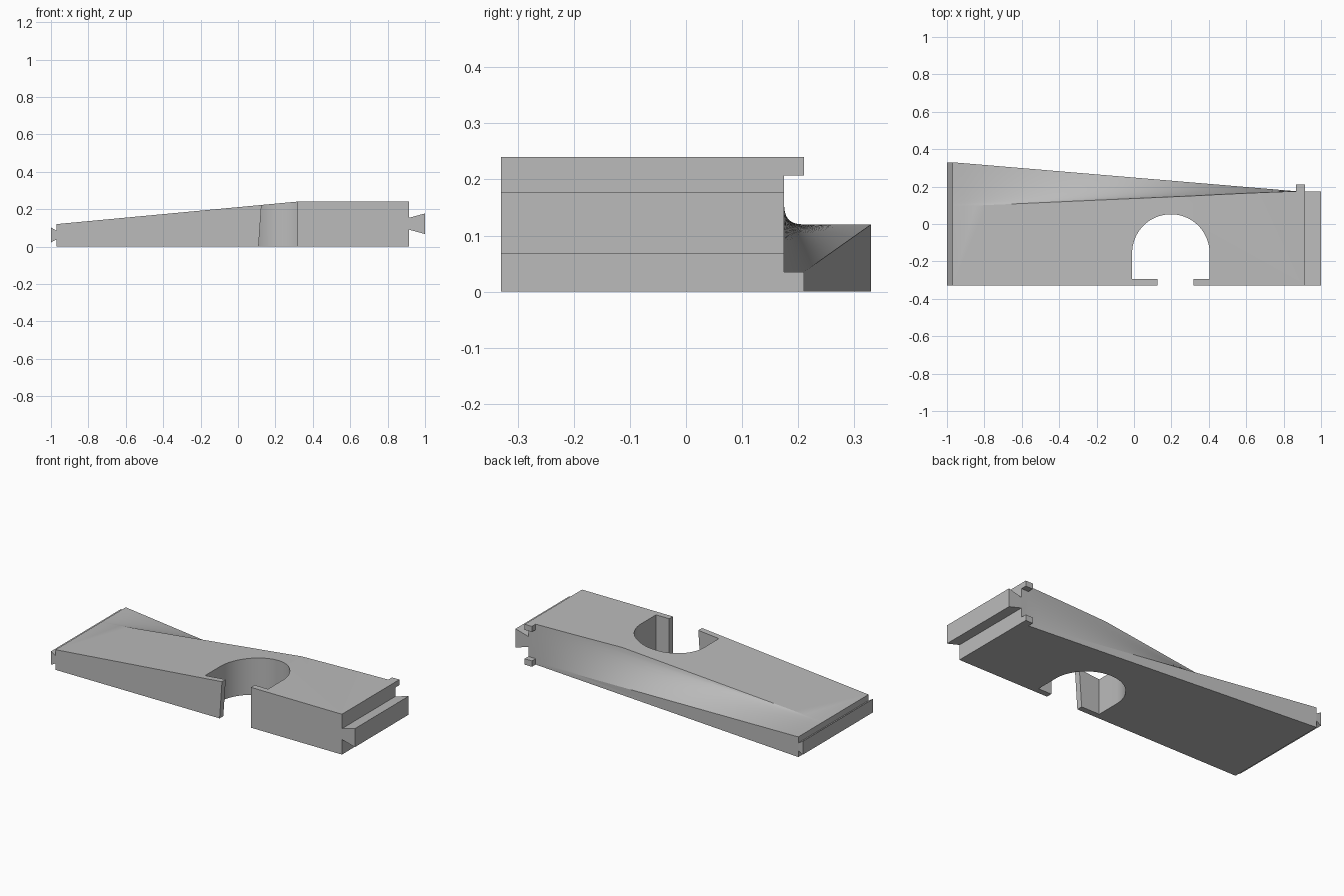
import bpy, bmesh, math

if "Cube" in bpy.data.objects:
    bpy.data.objects.remove(bpy.data.objects["Cube"])

grey = bpy.data.materials.new("plain_grey")
grey.diffuse_color = (0.5, 0.5, 0.5, 1)
grey.use_nodes = True
grey.node_tree.nodes["Principled BSDF"].inputs["Base Color"].default_value = grey.diffuse_color


def make(name, bm):
    bmesh.ops.recalc_face_normals(bm, faces=bm.faces)
    me = bpy.data.meshes.new(name)
    bm.to_mesh(me)
    bm.free()
    me.materials.append(grey)
    ob = bpy.data.objects.new(name, me)
    bpy.context.collection.objects.link(ob)
    return ob


def loft(name, rings, top=None):
    """Skin matching closed rings, cap the ends, optionally trim flat at z = top."""
    bm = bmesh.new()
    vs = [[bm.verts.new(p) for p in r] for r in rings]
    n = len(rings[0])
    for a, b in zip(vs, vs[1:]):
        for i in range(n):
            j = (i + 1) % n
            bm.faces.new((a[i], a[j], b[j], b[i]))
    bm.faces.new(vs[0])
    bm.faces.new(vs[-1][::-1])
    if top is not None:
        geom = bm.verts[:] + bm.edges[:] + bm.faces[:]
        cut = bmesh.ops.bisect_plane(bm, geom=geom, dist=1e-6, plane_co=(0, 0, top),
                                     plane_no=(0, 0, 1), clear_outer=True)
        edges = [e for e in cut["geom_cut"] if isinstance(e, bmesh.types.BMEdge)]
        bmesh.ops.contextual_create(bm, geom=edges)
        bmesh.ops.dissolve_limit(bm, angle_limit=0.0005, verts=bm.verts, edges=bm.edges)
    return make(name, bm)


def prism_y(name, xz, y0, y1):
    return loft(name, [[(x, y, z) for x, z in xz] for y in (y0, y1)])


# Body section: sloping top, twisted back surface, tapering back wall
X0, X1, XE = -0.97, 0.87, 0.915
N = 28


def section(x):
    t = min(1, (x - X0) / (X1 - X0))
    mix = lambda a, b: a + (b - a) * t
    ztop = 0.12 + (x - X0) * 0.0934
    zend = 0.12 + (X1 - X0) * 0.0934
    pts = [(x, -0.33, 0), (x, -0.33, ztop)]
    for i in range(N + 1):
        u = i / N
        z = mix(0.12, zend - (zend - 0.01) * u ** 0.68)
        pts.append((x, mix(0.093 + 0.237 * u, 0.175), ztop if i == 0 else z))
    pts.append((x, mix(0.33, 0.175), 0))
    return pts


xs = [X0 + (X1 - X0) * i / 30 for i in range(31)] + [XE]
body = loft("body", [section(x) for x in xs], top=0.24)

# Arched pocket with a narrower slot through the front wall
cx, cy, r = 0.197, -0.155, 0.207


def pocket(z):
    left = 0.11 + z * 0.07
    pts = [(left, -0.4, z), (0.317, -0.4, z), (0.317, -0.295, z), (cx + r, -0.295, z)]
    pts += [(cx + r * math.cos(math.pi * i / 48), cy + r * math.sin(math.pi * i / 48), z)
            for i in range(49)]
    return pts + [(cx - r, -0.295, z), (left, -0.295, z)]


cutter = loft("pocket_cutter", [pocket(-0.1), pocket(0.4)])
cutter.hide_render = True
mod = body.modifiers.new("pocket", 'BOOLEAN')
mod.operation = 'DIFFERENCE'
mod.solver = 'EXACT'
mod.object = cutter
bpy.context.view_layer.objects.active = body
body.select_set(True)
bpy.ops.object.modifier_apply(modifier=mod.name)
bpy.data.objects.remove(cutter)
bpy.ops.object.shade_smooth_by_angle(angle=math.radians(12))

# Dovetail rails on both ends
prism_y("right_dovetail", [(XE, 0.09), (1, 0.067), (1, 0.177), (XE, 0.154)], -0.33, 0.175)
prism_y("left_dovetail", [(X0, 0.038), (-1, 0.022), (-1, 0.102), (X0, 0.084)], -0.33, 0.33)

# Small stop tabs at the back right corner
for name, z0, z1 in (("lower_tab", 0, 0.035), ("upper_tab", 0.207, 0.24)):
    prism_y(name, [(0.867, z0), (XE, z0), (XE, z1), (0.867, z1)], 0.175, 0.21)
